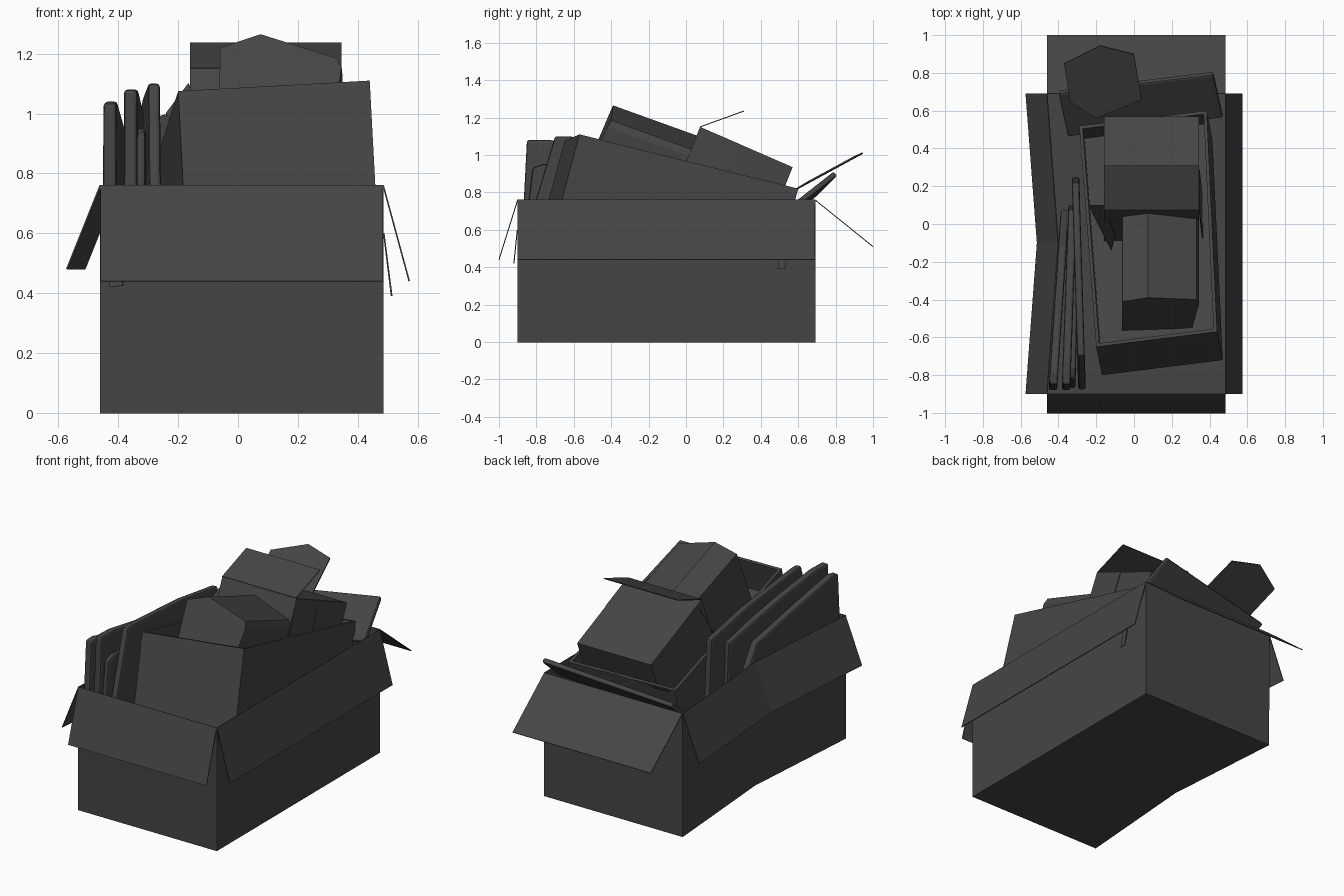
import bpy, bmesh
from mathutils import Vector

if "Cube" in bpy.data.objects:
    bpy.data.objects.remove(bpy.data.objects["Cube"])

grey = bpy.data.materials.new("dark_grey")
grey.use_nodes = True
colour = (0.06, 0.06, 0.06, 1)
grey.diffuse_color = colour
grey.node_tree.nodes["Principled BSDF"].inputs["Base Color"].default_value = colour


def make(name, bm, thick=0, offset=0, bevel=0):
    bmesh.ops.recalc_face_normals(bm, faces=bm.faces)
    mesh = bpy.data.meshes.new(name)
    bm.to_mesh(mesh)
    bm.free()
    mesh.materials.append(grey)
    obj = bpy.data.objects.new(name, mesh)
    bpy.context.collection.objects.link(obj)
    if thick:
        mod = obj.modifiers.new("thickness", 'SOLIDIFY')
        mod.thickness, mod.offset = thick, offset
    if bevel:
        mod = obj.modifiers.new("soft_edges", 'BEVEL')
        mod.width, mod.segments = bevel, 2
    return obj


def panel(name, points, thick=0.005, bevel=0):
    bm = bmesh.new()
    bm.faces.new([bm.verts.new(p) for p in points])
    return make(name, bm, thick, 0, bevel)


def prism(name, ring, sweep, top=True, thick=0):
    """Sweep a ring of points; leave the first end open for a carton."""
    bm = bmesh.new()
    a = [bm.verts.new(p) for p in ring]
    b = [bm.verts.new(Vector(p) + Vector(sweep)) for p in ring]
    if top:
        bm.faces.new(a)
    bm.faces.new(b)
    for i in range(len(a)):
        j = (i + 1) % len(a)
        bm.faces.new((a[i], a[j], b[j], b[i]))
    return make(name, bm, thick, -1 if thick else 0)


# Large carton, with its right-hand wall buckled inward
L, R, F, B, H = -0.46, 0.485, -0.9, 0.69, 0.76
DENT_X, DENT_Y = -0.40, -0.1
outline = [(L, F), (R, F), (R, B), (L, B), (DENT_X, DENT_Y)]
bm = bmesh.new()
low = [bm.verts.new((x, y, 0)) for x, y in outline]
high = [bm.verts.new((x, y, H)) for x, y in outline]
bm.faces.new(low)
for i in range(5):
    j = (i + 1) % 5
    bm.faces.new((low[i], low[j], high[j], high[i]))
make("large_carton", bm, 0.005)


# Open flaps hanging from the carton rim
def flap(name, start, end, out):
    a, b, o = Vector((*start, H)), Vector((*end, H)), Vector(out)
    panel(name, (a, b, b + o, a + o))


flap("front_flap", (L, F), (R, F), (0, -0.1, -0.32))
flap("back_flap", (L, B), (R, B), (0, 0.31, -0.25))
flap("plain_side_flap", (R, F), (R, B), (0.087, 0, -0.32))
flap("dented_flap_front", (L, F), (DENT_X, DENT_Y), (-0.112, 0, -0.28))
flap("dented_flap_back", (DENT_X, DENT_Y), (L, B), (-0.112, 0, -0.28))

# Loose tape ends under the flaps
panel("side_tape", [(0.487, 0.54, 0.6), (0.487, 0.5, 0.6),
                    (0.513, 0.49, 0.39), (0.513, 0.53, 0.395)])
panel("front_tape", [(-0.43, -0.902, 0.6), (-0.385, -0.902, 0.6),
                     (-0.385, -0.92, 0.425), (-0.43, -0.92, 0.42)])

# Tilted inner carton, open at the top, and the packing inside it
rim = [(-0.2, -0.65, 1.075), (0.44, -0.57, 1.11),
       (0.385, 0.6, 0.82), (-0.29, 0.52, 0.79)]
down = Vector((0.03, -0.15, -0.56))
prism("inner_carton", rim, down, top=False, thick=0.025)
panel("inner_packing", [Vector(p) + down * 0.35 for p in rim])

# Faceted bundle sticking out of the inner carton
prism("bundle", [(-0.065, -0.58, 0.82), (-0.06, -0.41, 1.22), (0.075, -0.39, 1.265),
                 (0.33, -0.4, 1.185), (0.345, -0.42, 1.15), (0.3, -0.58, 0.82)],
      (0, 0.5, -0.18))

# Small carton resting at the back, with raised lid and drooping side flaps
X0, X1 = -0.16, 0.345
prism("small_carton", [(X0, 0.075, 1.15), (X1, 0.075, 1.15),
                       (X1, 0.57, 0.935), (X0, 0.57, 0.935)], (0, -0.22, -0.55))
panel("small_carton_lid", [(X0, 0.075, 1.15), (X1, 0.075, 1.15),
                           (X1, 0.31, 1.235), (X0, 0.31, 1.235)])
panel("small_carton_side_flap", [(X1, 0.075, 1.15), (X1, 0.29, 1.057),
                                 (0.37, 0.07, 0.51), (0.37, -0.145, 0.6)])
panel("small_carton_loose_flap", [(-0.165, 0.1, 1.1), (-0.24, 0.1, 1.0),
                                  (-0.12, -0.14, 0.8), (-0.1, -0.06, 0.92)])


# Thin folders standing along the dented wall
def folder(name, x_front, x_back, profile, thick):
    y0, y1 = profile[0][0], profile[-1][0]
    pts = [(x_front + (x_back - x_front) * (y - y0) / (y1 - y0), y, z) for y, z in profile]
    panel(name, pts, thick, 0.012)


folder("outer_folder", -0.43, -0.365,
       [(-0.88, 0.5), (-0.85, 1.035), (-0.79, 1.04), (-0.5, 0.97), (-0.12, 0.87), (0.08, 0.5)], 0.045)
folder("tall_folder", -0.36, -0.325,
       [(-0.88, 0.5), (-0.85, 1.08), (-0.73, 1.08), (-0.4, 1.03), (0.08, 0.93), (0.1, 0.5)], 0.045)
folder("short_folder", -0.325, -0.3,
       [(-0.87, 0.5), (-0.82, 0.93), (-0.76, 0.95), (-0.3, 0.92), (0.15, 0.88), (0.18, 0.5)], 0.03)
folder("inner_folder", -0.275, -0.31,
       [(-0.88, 0.5), (-0.7, 1.1), (-0.64, 1.1), (-0.15, 1.06), (0.22, 1.0), (0.25, 0.5)], 0.04)

# Board and six-sided card leaning over the back wall
panel("leaning_board", [(0.42, 0.8, 0.9), (-0.4, 0.7, 0.8),
                        (-0.35, 0.47, 0.62), (0.47, 0.57, 0.72)], 0.03, 0.01)
panel("six_sided_card", [(-0.37, 0.85, 0.96), (-0.18, 0.945, 1.01), (0, 0.9, 0.99),
                         (0.04, 0.66, 0.86), (-0.2, 0.56, 0.8), (-0.34, 0.65, 0.85)], 0.008)
